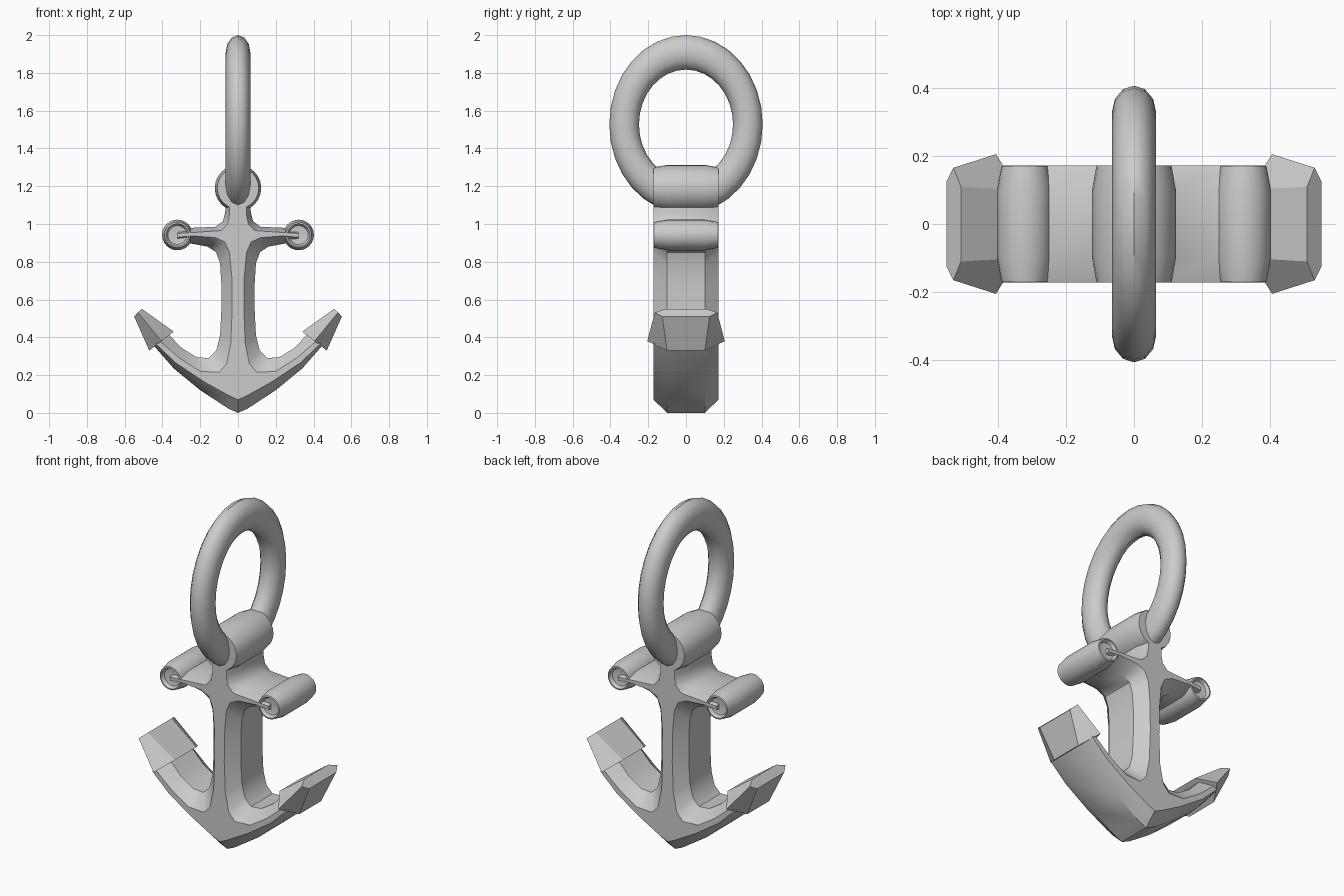
import bpy, bmesh
from math import cos, sin, pi
from mathutils import Matrix

if "Cube" in bpy.data.objects:
    bpy.data.objects.remove(bpy.data.objects["Cube"])


def finish(name, bm, angle=35):
    bmesh.ops.recalc_face_normals(bm, faces=bm.faces)
    me = bpy.data.meshes.new(name)
    bm.to_mesh(me)
    bm.free()
    ob = bpy.data.objects.new(name, me)
    bpy.context.collection.objects.link(ob)
    bpy.ops.object.select_all(action='DESELECT')
    ob.select_set(True)
    bpy.context.view_layer.objects.active = ob
    bpy.ops.object.shade_smooth_by_angle(angle=angle * pi / 180)
    return ob


def loft(name, loops, angle=35, wrap=False):
    """Bridge a list of closed point loops, capping both ends unless wrapped."""
    bm = bmesh.new()
    rows = [[bm.verts.new(p) for p in loop] for loop in loops]
    n = len(rows[0])
    pairs = list(zip(rows, rows[1:])) + ([(rows[-1], rows[0])] if wrap else [])
    for a, b in pairs:
        for i in range(n):
            j = (i + 1) % n
            bm.faces.new((a[i], a[j], b[j], b[i]))
    if not wrap:
        bm.faces.new(rows[0])
        bm.faces.new(rows[-1])
    return finish(name, bm, angle)


# anchor body: half outline at mid depth and the inset front/back outline
outer = [(.065, 1.12), (.068, 1.06), (.08, 1.015), (.12, .985), (.24, .98),
         (.32, .97), (.32, .91), (.24, .895), (.16, .88), (.115, .85), (.095, .79),
         (.088, .68), (.088, .55), (.095, .41), (.115, .33), (.155, .29),
         (.22, .295), (.30, .345), (.38, .43), (.45, .36), (.34, .235),
         (.20, .12), (.05, .022)]
inner = [(.045, 1.12), (.045, 1.05), (.055, 1.0), (.09, .965), (.24, .955),
         (.32, .95), (.32, .93), (.24, .937), (.12, .928), (.07, .905), (.045, .85),
         (.033, .72), (.031, .55), (.038, .37), (.06, .26), (.10, .215),
         (.20, .22), (.31, .29), (.42, .385), (.435, .365), (.33, .265),
         (.18, .165), (.045, .09)]


def outline(half, z_bottom, y):
    pts = half + [(0, z_bottom)] + [(-x, z) for x, z in reversed(half)]
    return [(x, y, z) for x, z in pts]


loft("anchor_body", [outline(inner, .07, -.172), outline(outer, 0, -.10),
                     outline(outer, 0, .10), outline(inner, .07, .172)])


# barrels lying along y: stock knobs with dished ends, and the ring eye
def barrel(name, x, z, profile, segs=24):
    full = [(r, -y) for r, y in profile] + [(r, y) for r, y in reversed(profile)]
    loft(name, [[(x + r * cos(2 * pi * i / segs), y, z + r * sin(2 * pi * i / segs))
                 for i in range(segs)] for r, y in full])


knob = [(.03, .15), (.05, .153), (.06, .172), (.068, .17), (.081, .10)]
for side, label in ((1, "right"), (-1, "left")):
    barrel("stock_knob_" + label, side * .321, .942, knob)
barrel("ring_eye", 0, 1.19, [(.11, .172), (.123, .10)])

# flukes: hexagonal tapered tips, (x, z, half depth) across base and tip
base = [(.34, .43, .10), (.405, .38, .205), (.47, .33, .10)]
tip = [(.508, .55, .11), (.53, .532, .165), (.55, .51, .125)]
for side, label in ((1, "right"), (-1, "left")):
    loft("fluke_" + label,
         [[(side * x, -y, z) for x, z, y in sec] +
          [(side * x, y, z) for x, z, y in reversed(sec)] for sec in (base, tip)], 25)

# shackle ring: slightly tall torus in the side plane
N, M, R, r = 32, 12, .3275, .0785
loops = []
for i in range(N):
    a = 2 * pi * i / N
    loops.append([(.065 * sin(2 * pi * j / M),
                   (R + r * cos(2 * pi * j / M)) * cos(a),
                   1.5275 + 1.164 * (R + r * cos(2 * pi * j / M)) * sin(a))
                  for j in range(M)])
loft("shackle_ring", loops, 40, wrap=True)
